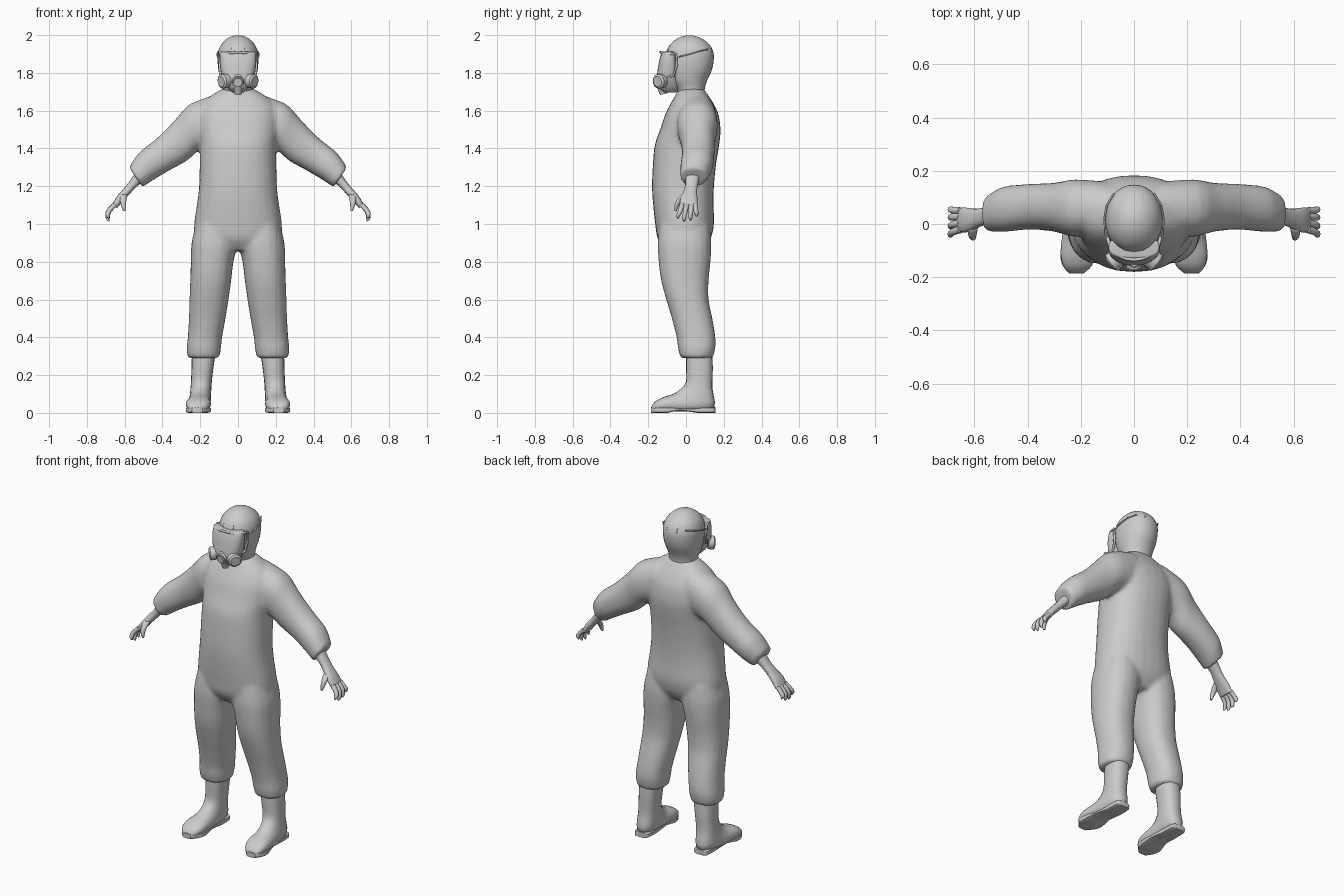
import bpy, bmesh, math
from mathutils import Vector as V

if "Cube" in bpy.data.objects:
    bpy.data.objects.remove(bpy.data.objects["Cube"])

mat = bpy.data.materials.new("light grey")
mat.diffuse_color = (0.6, 0.6, 0.6, 1)
mat.use_nodes = True
mat.node_tree.nodes["Principled BSDF"].inputs["Base Color"].default_value = mat.diffuse_color


def catmull(a, b, c, d, t):
    return 0.5 * (2*b + (c - a)*t + (2*a - 5*b + 4*c - d)*t*t + (3*b - a - 3*c + d)*t**3)


def loft(bm, rings, n=20, power=2.0, steps=3):
    """Closed skin through rings; each ring is (first edge, opposite edge, sideways half-width vector)."""
    fine = []
    for i in range(len(rings) - 1):
        q = [rings[max(0, min(len(rings) - 1, i + k))] for k in (-1, 0, 1, 2)]
        for s in range(steps):
            fine.append([catmull(*[V(r[j]) for r in q], s / steps) for j in range(3)])
    fine.append([V(p) for p in rings[-1]])
    loops = []
    for a, b, w in fine:
        loop = []
        for k in range(n):
            t = 2 * math.pi * k / n
            c, s = math.cos(t), math.sin(t)
            c = math.copysign(abs(c) ** (2 / power), c)
            s = math.copysign(abs(s) ** (2 / power), s)
            loop.append(bm.verts.new((a + b) / 2 + (a - b) / 2 * c + w * s))
        loops.append(loop)
    for p, q in zip(loops, loops[1:]):
        for k in range(n):
            bm.faces.new((p[k], p[(k+1) % n], q[(k+1) % n], q[k]))
    bm.faces.new(loops[0])
    bm.faces.new(loops[-1])


def finish(bm, name, angle=40):
    bmesh.ops.recalc_face_normals(bm, faces=bm.faces)
    me = bpy.data.meshes.new(name)
    bm.to_mesh(me)
    bm.free()
    me.materials.append(mat)
    ob = bpy.data.objects.new(name, me)
    bpy.context.collection.objects.link(ob)
    bpy.ops.object.select_all(action='DESELECT')
    ob.select_set(True)
    bpy.context.view_layer.objects.active = ob
    bpy.ops.object.shade_smooth_by_angle(angle=math.radians(angle))
    return ob


def upright(z, x0, x1, y0, y1):
    """Ring for a level section spanning x0..x1 and y0..y1."""
    x = (x0 + x1) / 2
    return ((x, y0, z), (x, y1, z), ((x1 - x0) / 2, 0, 0))


def tube(bm, a, b, r0, r1, n=10):
    """Straight tapered rod between two points."""
    a, b = V(a), V(b)
    d = (b - a).normalized()
    u = d.orthogonal().normalized()
    w = d.cross(u)
    loft(bm, [(a + u*r0, a - u*r0, w*r0), (b + u*r1, b - u*r1, w*r1)], n, steps=1)


# Suit: torso, sleeves and trouser legs fused into one skin
suit = bmesh.new()
body = [(0.86, .15, -.11, .09), (0.92, .225, -.15, .13), (1.0, .232, -.163, .148), (1.1, .218, -.174, .146),
        (1.2, .206, -.18, .148), (1.32, .203, -.175, .16), (1.42, .203, -.165, .176),
        (1.5, .215, -.137, .183), (1.58, .215, -.11, .172), (1.64, .19, -.08, .145),
        (1.685, .135, -.055, .115), (1.715, .085, -.035, .095)]
loft(suit, [upright(z, -w, w, f, b) for z, w, f, b in body], 28, 2.3)
sleeve = [(.10, 1.69, .12, 1.42, .06, .10), (.25, 1.638, .195, 1.40, .06, .108),
          (.33, 1.555, .27, 1.335, .063, .092), (.42, 1.462, .36, 1.285, .065, .086),
          (.51, 1.39, .445, 1.235, .057, .086), (.545, 1.35, .475, 1.215, .05, .08),
          (.577, 1.30, .507, 1.195, .04, .07)]
leg = [(1.0, .02, .222, -.14, .125), (.9, .004, .246, -.15, .135), (.8, .024, .25, -.145, .13),
       (.7, .036, .253, -.132, .12), (.6, .05, .257, -.105, .12), (.5, .066, .26, -.075, .14),
       (.4, .084, .266, -.05, .156), (.34, .09, .272, -.042, .155), (.29, .1, .265, -.03, .142)]
for s in (1, -1):
    loft(suit, [((s*a, y, b), (s*c, y, d), (0, w, 0)) for a, b, c, d, y, w in sleeve], 20, 2.2)
    loft(suit, [upright(z, s*a, s*b, f, k) for z, a, b, f, k in leg], 20, 2.3)
suit_ob = finish(suit, "suit")
m = suit_ob.modifiers.new("fuse", 'REMESH')
m.mode = 'VOXEL'
m.voxel_size = 0.012
m.use_smooth_shade = True
m = suit_ob.modifiers.new("soften", 'SMOOTH')
m.factor = 0.5
m.iterations = 4

# Boots: front-edge and back-edge points sweep from shaft to toe
boot = [(.0, .33, .138, .33, .18, .064), (.0, .24, .142, .24, .188, .058), (.0, .165, .14, .13, .195, .055),
        (-.03, .125, .15, .03, .2, .057), (-.07, .1, .06, .008, .205, .06), (-.12, .083, -.09, .008, .21, .066),
        (-.16, .062, -.155, .008, .213, .054), (-.183, .035, -.182, .01, .216, .03)]
sole_outline = [(.155, .03), (.14, .047), (.06, .05), (-.03, .055), (-.1, .067), (-.15, .058), (-.186, .028)]
for s, side in ((1, "left"), (-1, "right")):
    bm = bmesh.new()
    loft(bm, [((s*x, a, b), (s*x, c, d), (w, 0, 0)) for a, b, c, d, x, w in boot], 20, 2.4)
    finish(bm, side + "_boot", 50)
    # Sole with a raised arch ahead of the heel
    bm = bmesh.new()
    rings = []
    for y, w in sole_outline:
        x = s * (.2 - .08 * min(y - .02, 0))
        low = .012 if -.06 < y < .0 else 0
        rings.append(((x, y, .03), (x, y, low), (w, 0, 0)))
    loft(bm, rings, 16, 5, steps=2)
    finish(bm, side + "_sole")

    # Glove: wrist, palm, four fingers and thumb
    bm = bmesh.new()
    palm = [(.53, 1.29, .49, 1.235, .035, .042), (.575, 1.225, .54, 1.195, .03, .034),
            (.608, 1.185, .572, 1.16, .022, .036), (.645, 1.14, .61, 1.12, .015, .046),
            (.668, 1.098, .64, 1.085, .015, .047)]
    loft(bm, [((s*a, y, b), (s*c, y, d), (0, w, 0)) for a, b, c, d, y, w in palm], 16, 2.4)
    for y0, y1, tip in ((-.02, -.042, 1.03), (.004, -.01, 1.015), (.028, .024, 1.02), (.049, .056, 1.04)):
        pts = [(.65, y0, 1.105), (.684, (y0+y1)/2, 1.068), (.69, y1, tip + .012), (.686, y1, tip)]
        loft(bm, [((s*(x+r), y, z+r*.3), (s*(x-r), y, z-r*.3), (0, r, 0))
                  for (x, y, z), r in zip(pts, (.014, .013, .010, .005))], 10)
    thumb = [(.605, -.005, 1.155, .02), (.608, -.035, 1.125, .017), (.606, -.05, 1.095, .012), (.602, -.054, 1.07, .006)]
    loft(bm, [((s*(x+r), y, z), (s*(x-r), y, z), (0, r, 0)) for x, y, z, r in thumb], 10)
    finish(bm, side + "_glove", 60)

# Hooded head and neck
head = [(1.66, .075, -.03, .095), (1.72, .082, -.055, .1), (1.76, .092, -.085, .112), (1.81, .103, -.1, .135),
        (1.86, .108, -.108, .146), (1.905, .106, -.106, .146), (1.945, .092, -.088, .128),
        (1.975, .066, -.057, .095), (1.992, .038, -.025, .06), (1.999, .012, .005, .03)]
bm = bmesh.new()
loft(bm, [upright(z, -w, w, f, b) for z, w, f, b in head], 32, 2.1)
finish(bm, "hood", 60)

# Face mask with curved visor
mask = [(1.695, .03, -.115, -.05), (1.72, .055, -.145, -.03), (1.76, .078, -.155, -.03),
        (1.80, .09, -.152, -.035), (1.86, .097, -.143, -.04), (1.905, .095, -.13, -.045), (1.912, .09, -.122, -.05)]
bm = bmesh.new()
loft(bm, [upright(z, -w, w, f, b) for z, w, f, b in mask], 28, 2.6)
finish(bm, "visor_mask", 45)


def cord(name, pts, r, closed=False):
    cu = bpy.data.curves.new(name, 'CURVE')
    cu.dimensions = '3D'
    cu.bevel_depth = r
    cu.bevel_resolution = 1
    sp = cu.splines.new('POLY')
    sp.points.add(len(pts) - 1)
    for p, q in zip(sp.points, pts):
        p.co = (*q, 1)
    sp.use_cyclic_u = closed
    cu.materials.append(mat)
    ob = bpy.data.objects.new(name, cu)
    bpy.context.collection.objects.link(ob)


# Visor rim: brow and jaw arcs joined at the temples
brow = [(.1*math.sin(t), -.045 - .09*math.cos(t), 1.91 - .01*abs(math.sin(t)))
        for t in [math.radians(a) for a in range(-85, 86, 17)]]
jaw = [(.098, -.05, 1.84), (.092, -.065, 1.785), (.07, -.125, 1.775), (0, -.157, 1.785),
       (-.07, -.125, 1.775), (-.092, -.065, 1.785), (-.098, -.05, 1.84)]
cord("visor_rim", brow + jaw, .007, True)

# Seams over the crown and around the sides of the hood
for s, side in ((1, "left"), (-1, "right")):
    arc = [math.radians(a) for a in range(12, 172, 10)]
    cord(side + "_crown_strap", [(s*.034, .02 - .123*math.cos(t), 1.873 + .115*math.sin(t)) for t in arc], .0045)
    cord(side + "_side_strap", [(s*.108, -.04, 1.885), (s*.111, .02, 1.90), (s*.103, .07, 1.915),
                                (s*.075, .115, 1.925)], .004)

# Side filters and front breathing valves
for s, side in ((1, "left"), (-1, "right")):
    bm = bmesh.new()
    a, d = V((s*.045, -.115, 1.76)), V((s*.75, -.6, -.1)).normalized()
    tube(bm, a, a + d*.025, .024, .024, 16)
    tube(bm, a + d*.02, a + d*.05, .038, .038, 20)
    tube(bm, a + d*.05, a + d*.058, .038, .028, 20)
    finish(bm, side + "_filter", 35)
bm = bmesh.new()
tube(bm, (0, -.13, 1.757), (0, -.165, 1.75), .034, .03, 18)
tube(bm, (0, -.165, 1.75), (0, -.172, 1.749), .024, .022, 18)
tube(bm, (0, -.13, 1.735), (0, -.118, 1.688), .027, .02, 14)
finish(bm, "breathing_valve", 35)
